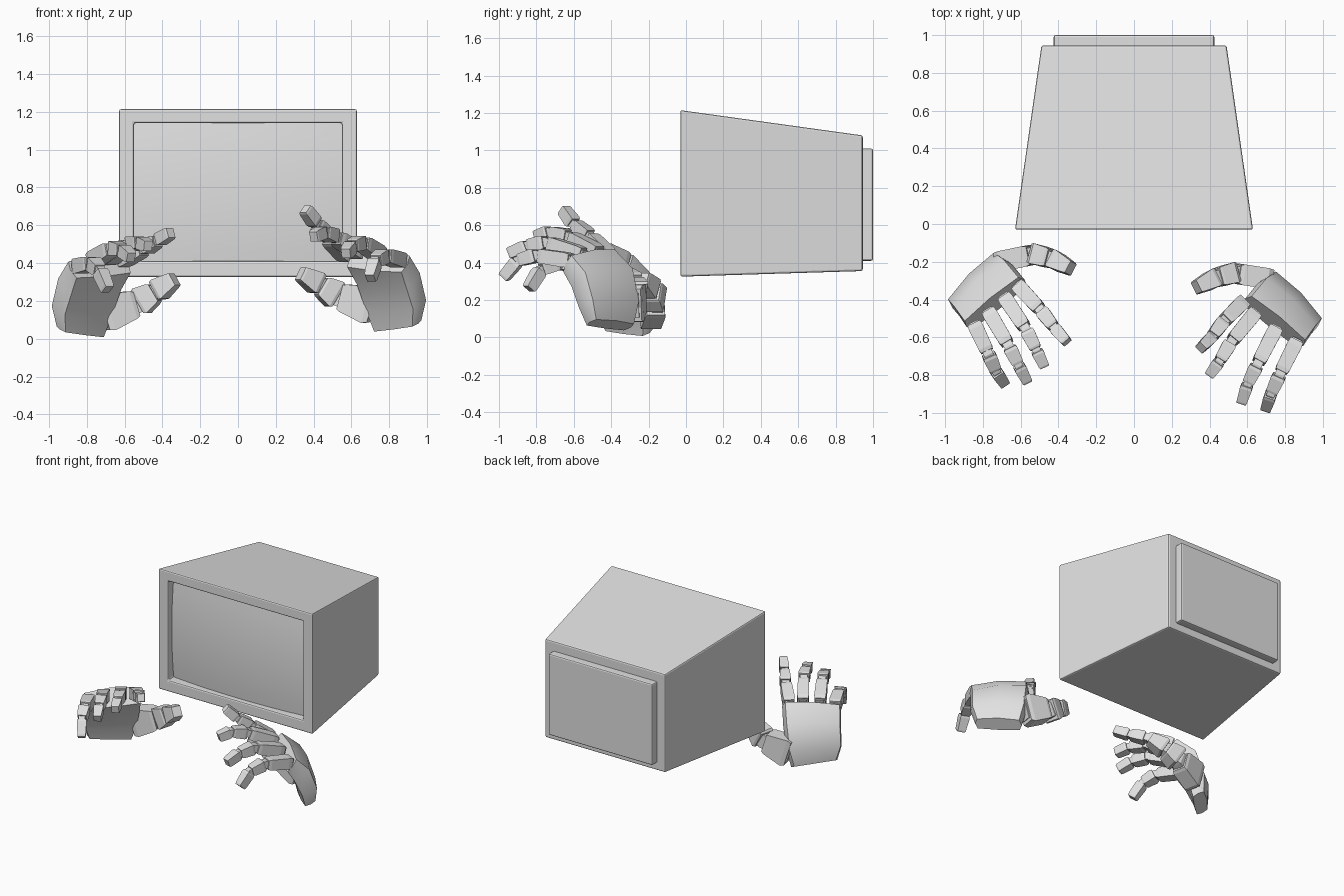
import bpy, bmesh, math
from mathutils import Vector

if "Cube" in bpy.data.objects:
    bpy.data.objects.remove(bpy.data.objects["Cube"])

grey = bpy.data.materials.new("light_grey")
grey.diffuse_color = (0.75, 0.75, 0.75, 1)
grey.use_nodes = True
grey.node_tree.nodes["Principled BSDF"].inputs["Base Color"].default_value = grey.diffuse_color


def add_loft(bm, rings):
    """Skin a list of equal-length rings and cap both ends."""
    rows = [[bm.verts.new(p) for p in ring] for ring in rings]
    n = len(rows[0])
    for a, b in zip(rows, rows[1:]):
        for i in range(n):
            j = (i + 1) % n
            bm.faces.new((a[i], a[j], b[j], b[i]))
    bm.faces.new(rows[0])
    bm.faces.new(rows[-1][::-1])


def finish(name, bm, bevel=0, smooth=False):
    bmesh.ops.recalc_face_normals(bm, faces=bm.faces)
    me = bpy.data.meshes.new(name)
    bm.to_mesh(me)
    bm.free()
    me.materials.append(grey)
    ob = bpy.data.objects.new(name, me)
    bpy.context.collection.objects.link(ob)
    if bevel:
        mod = ob.modifiers.new("bevel", 'BEVEL')
        mod.width, mod.segments = bevel, 2
        mod.limit_method, mod.angle_limit = 'ANGLE', math.radians(40)
    if smooth:
        bpy.ops.object.select_all(action='DESELECT')
        ob.select_set(True)
        bpy.context.view_layer.objects.active = ob
        bpy.ops.object.shade_smooth_by_angle(angle=math.radians(35))
    return ob


def rect(x, y, z0, z1):
    return [(-x, y, z0), (x, y, z0), (x, y, z1), (-x, y, z1)]


# Monitor housing: tapered box with a recess in the front
bm = bmesh.new()
add_loft(bm, [rect(0.49, 0.945, 0.355, 1.08), rect(0.63, -0.03, 0.325, 1.215),
              rect(0.55, -0.03, 0.41, 1.14), rect(0.55, 0.06, 0.41, 1.14)])
finish("monitor_housing", bm, bevel=0.01)

# Back plate
bm = bmesh.new()
add_loft(bm, [rect(0.425, 0.93, 0.41, 1.01), rect(0.425, 1.0, 0.41, 1.01)])
finish("back_plate", bm, bevel=0.01)

# Bulged screen
bm = bmesh.new()
bmesh.ops.create_grid(bm, x_segments=16, y_segments=12, size=1)
for v in bm.verts:
    u, w = v.co.x, v.co.y
    v.co = (0.55 * u, 0.035 - 0.03 * (1 - u * u) - 0.022 * (1 - w * w), 0.775 + 0.365 * w)
screen = finish("screen", bm, smooth=True)
if screen.data.polygons[0].normal.y > 0:
    screen.data.flip_normals()


def box_ring(c, d, w, h):
    """Rectangle around c, square to direction d."""
    side = d.cross(Vector((0, 0, 1))).normalized()
    up = side.cross(d).normalized()
    return [c + side * (w / 2 * a) + up * (h / 2 * b)
            for a, b in ((-1, -1), (1, -1), (1, 1), (-1, 1))]


def digit(name, joints, sizes):
    """Three tapered blocks on a thin core; sizes give (width, height) per joint."""
    pts = [Vector(p) for p in joints]
    bm = bmesh.new()
    for i in range(3):
        a, b = pts[i], pts[i + 1]
        d = (b - a).normalized()
        (w0, h0), (w1, h1) = sizes[i], sizes[i + 1]
        end = 1.0 if i == 2 else 0.9
        add_loft(bm, [box_ring(a.lerp(b, 0.04), d, w0 * 0.9, h0 * 0.9),
                      box_ring(a.lerp(b, 0.18), d, w0, h0),
                      box_ring(a.lerp(b, end - 0.1), d, w1, h1),
                      box_ring(a.lerp(b, end), d, w1 * 0.88, h1 * 0.88)])
    core = []
    for i in range(3):
        d = (pts[min(i + 1, 3)] - pts[max(i - 1, 0)]).normalized()
        core.append(box_ring(pts[i], d, sizes[i][0] * 0.68, sizes[i][1] * 0.68))
    core.append(box_ring(pts[2].lerp(pts[3], 0.5), (pts[3] - pts[2]).normalized(),
                         sizes[3][0] * 0.6, sizes[3][1] * 0.6))
    add_loft(bm, core)
    finish(name, bm)


# Palm sections: outer edge, thumb edge, thickness, back-of-hand direction
PALM = [((0.935, -0.405, 0.05), (0.735, -0.205, 0.025), 0.09, (0.62, 0.65, 0.42)),
        ((0.95, -0.435, 0.15), (0.705, -0.19, 0.14), 0.13, (0.62, 0.65, 0.42)),
        ((0.915, -0.475, 0.28), (0.655, -0.225, 0.30), 0.15, (0.56, 0.58, 0.59)),
        ((0.875, -0.535, 0.365), (0.59, -0.305, 0.395), 0.125, (0.40, 0.40, 0.82))]


def palm(name, sx, shift):
    bm = bmesh.new()
    rings = []
    for p, t, thick, n in PALM:
        p, t, n = Vector(p), Vector(t), Vector(n).normalized() * thick / 2
        out = (p - t).normalized() * 0.015
        m = (p + t) / 2
        ring = [p + out, p + n * 0.85, m + n * 1.15, t + n * 0.9,
                t - out, t - n * 0.9, m - n, p - n * 0.85]
        rings.append([Vector((sx * (q.x + shift[0]), q.y + shift[1], q.z + shift[2]))
                      for q in ring])
    add_loft(bm, rings)
    finish(name, bm, smooth=True)


palm("left_palm", -1, (0.0, 0.0, 0.0))
palm("right_palm", 1, (0.01, -0.1, 0.03))

# Finger and thumb joints from base to tip
FINGERS = {
    "left": {
        "index": [(-0.62, -0.32, 0.41), (-0.49, -0.46, 0.48), (-0.42, -0.55, 0.52), (-0.355, -0.625, 0.56)],
        "middle": [(-0.69, -0.38, 0.42), (-0.57, -0.56, 0.50), (-0.515, -0.67, 0.51), (-0.475, -0.755, 0.49)],
        "ring": [(-0.775, -0.455, 0.41), (-0.66, -0.65, 0.48), (-0.61, -0.75, 0.47), (-0.565, -0.835, 0.43)],
        "little": [(-0.85, -0.52, 0.38), (-0.77, -0.69, 0.40), (-0.73, -0.78, 0.36), (-0.69, -0.84, 0.26)],
        "thumb": [(-0.72, -0.20, 0.13), (-0.525, -0.16, 0.19), (-0.43, -0.185, 0.25), (-0.335, -0.235, 0.315)]},
    "right": {
        "index": [(0.58, -0.41, 0.43), (0.47, -0.52, 0.54), (0.41, -0.60, 0.61), (0.355, -0.655, 0.685)],
        "middle": [(0.645, -0.465, 0.45), (0.51, -0.63, 0.54), (0.45, -0.73, 0.565), (0.40, -0.80, 0.54)],
        "ring": [(0.755, -0.545, 0.44), (0.65, -0.75, 0.51), (0.60, -0.85, 0.49), (0.57, -0.945, 0.45)],
        "little": [(0.865, -0.61, 0.41), (0.77, -0.80, 0.44), (0.725, -0.90, 0.41), (0.70, -0.975, 0.32)],
        "thumb": [(0.72, -0.29, 0.17), (0.525, -0.26, 0.225), (0.43, -0.285, 0.285), (0.33, -0.335, 0.345)]},
}
FINGER_SIZE = [(0.08, 0.08), (0.075, 0.075), (0.065, 0.065), (0.055, 0.06)]
THUMB_SIZE = [(0.11, 0.20), (0.11, 0.15), (0.10, 0.115), (0.075, 0.08)]
for side, digits in FINGERS.items():
    for kind, joints in digits.items():
        if kind == "thumb":
            digit(side + "_thumb", joints, THUMB_SIZE)
        else:
            digit(side + "_" + kind + "_finger", joints, FINGER_SIZE)
